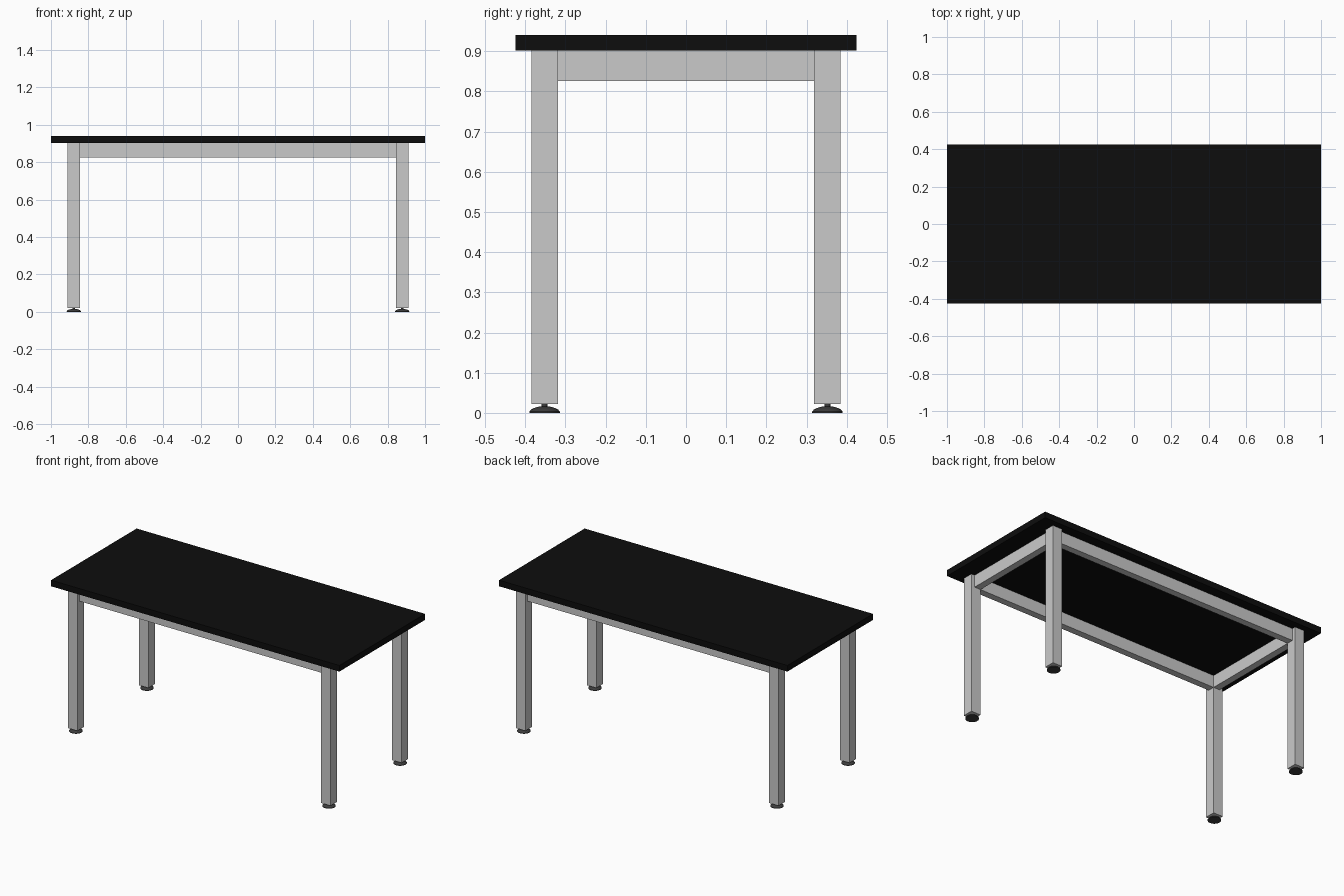
import bpy, bmesh, math

if "Cube" in bpy.data.objects:
    bpy.data.objects.remove(bpy.data.objects["Cube"])


def mat(name, v):
    m = bpy.data.materials.new(name)
    m.diffuse_color = (v[0], v[1], v[2], 1)
    m.use_nodes = True
    m.node_tree.nodes["Principled BSDF"].inputs["Base Color"].default_value = m.diffuse_color
    return m


BLACK = mat("black worktop", (0.004, 0.004, 0.004))
GREY = mat("light grey steel", (0.59, 0.59, 0.59))
DARK = mat("dark rubber", (0.045, 0.045, 0.045))


def finish(name, bm, m):
    bmesh.ops.recalc_face_normals(bm, faces=bm.faces)
    me = bpy.data.meshes.new(name)
    bm.to_mesh(me)
    bm.free()
    me.materials.append(m)
    ob = bpy.data.objects.new(name, me)
    bpy.context.collection.objects.link(ob)
    return ob


def box(name, lo, hi, m):
    bm = bmesh.new()
    bmesh.ops.create_cube(bm, size=1)
    for v in bm.verts:
        v.co = [(a + b) / 2 + c * (b - a) for a, b, c in zip(lo, hi, v.co)]
    return finish(name, bm, m)


def lathe(name, profile, x, y, m, n=32):
    bm = bmesh.new()
    rings = []
    for r, z in profile:
        rings.append([bm.verts.new((x + r * math.cos(2 * math.pi * i / n),
                                    y + r * math.sin(2 * math.pi * i / n), z))
                      for i in range(n)])
    for a, b in zip(rings, rings[1:]):
        for i in range(n):
            j = (i + 1) % n
            bm.faces.new((a[i], a[j], b[j], b[i]))
    bm.faces.new(rings[0])
    bm.faces.new(rings[-1])
    ob = finish(name, bm, m)
    bpy.context.view_layer.objects.active = ob
    ob.select_set(True)
    bpy.ops.object.shade_smooth_by_angle(angle=math.radians(35))
    ob.select_set(False)


TOP_Z, FLOOR_Z, RAIL_Z = 0.902, 0.022, 0.826
XI, XO = 0.845, 0.911     # inner and outer leg faces
YI, YO = 0.319, 0.385
RECESS = 0.023            # rails sit back from the outer leg faces

# worktop
box("worktop", (-1, -0.424, TOP_Z), (1, 0.424, 0.94), BLACK)

# legs with levelling feet
foot = [(0.038, 0.0), (0.038, 0.003), (0.034, 0.008), (0.025, 0.0125),
        (0.014, 0.0155), (0.007, 0.0165), (0.007, 0.0225)]
for sx, xn in ((-1, "left"), (1, "right")):
    for sy, yn in ((-1, "front"), (1, "back")):
        xs, ys = sorted((sx * XI, sx * XO)), sorted((sy * YI, sy * YO))
        box(f"{yn}_{xn}_leg", (xs[0], ys[0], FLOOR_Z), (xs[1], ys[1], TOP_Z), GREY)
        lathe(f"{yn}_{xn}_foot", foot, sum(xs) / 2, sum(ys) / 2, DARK)

# long rails
for s, n in ((-1, "front"), (1, "back")):
    y = sorted((s * YI, s * (YO - RECESS)))
    box(n + "_rail", (-XI, y[0], RAIL_Z), (XI, y[1], TOP_Z), GREY)

# short rails
for s, n in ((-1, "left"), (1, "right")):
    x = sorted((s * XI, s * (XO - RECESS)))
    box(n + "_rail", (x[0], -YI, RAIL_Z), (x[1], YI, TOP_Z), GREY)
